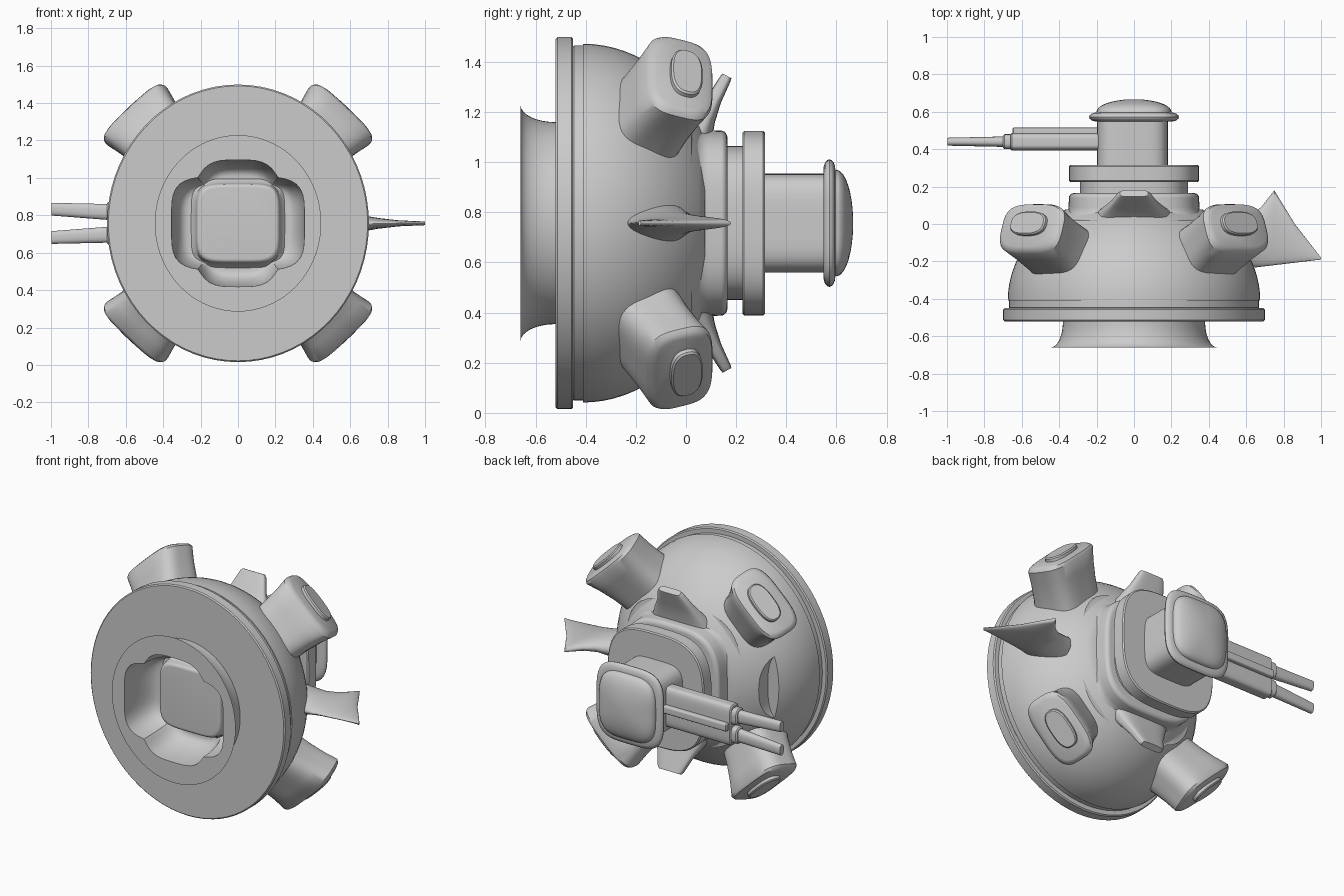
import bpy, bmesh, math
from mathutils import Vector

if "Cube" in bpy.data.objects:
    bpy.data.objects.remove(bpy.data.objects["Cube"], do_unlink=True)

shade = (.6, .6, .6, 1)
grey = bpy.data.materials.new("plain grey")
grey.use_nodes = True
grey.diffuse_color = shade
grey.node_tree.nodes["Principled BSDF"].inputs["Base Color"].default_value = shade

X, Y, Z = Vector((1, 0, 0)), Vector((0, 1, 0)), Vector((0, 0, 1))
MID = Z * .757
STRETCH = 1.06
CROSS = 0


def reach(across, up, squareness, wide=1, tall=1):
    """Polar radius of a rounded square in the given direction."""
    total = abs(across / wide) ** squareness + abs(up / tall) ** squareness
    return total ** (-1 / squareness)


def outline(across, up, squareness):
    if squareness == CROSS:
        return max(reach(across, up, 4.5, tall=.74), reach(across, up, 3.5, wide=.66))
    return reach(across, up, squareness)


def smooth(part):
    bpy.ops.object.select_all(action="DESELECT")
    part.select_set(True)
    bpy.context.view_layer.objects.active = part
    bpy.ops.object.shade_smooth_by_angle(angle=math.radians(35))


def loft(name, stations, origin=MID, u=X, v=Z, axis=Y, segments=72):
    """Skin rounded sections: (distance, half u, half v, squareness, u offset)."""
    bm = bmesh.new()
    rings = []
    for distance, half_u, half_v, squareness, offset in stations:
        ring = []
        for step in range(segments):
            turn = math.tau * step / segments
            across, up = math.cos(turn), math.sin(turn)
            size = outline(across, up, squareness)
            point = u * (half_u * size * across + offset) + v * (half_v * size * up)
            ring.append(bm.verts.new(origin + axis * distance + point))
        rings.append(ring)
    for near, far in zip(rings, rings[1:]):
        for i in range(segments):
            bm.faces.new((near[i - 1], near[i], far[i], far[i - 1]))
    bm.faces.new(rings[0])
    bm.faces.new(rings[-1])
    bmesh.ops.recalc_face_normals(bm, faces=bm.faces)
    mesh = bpy.data.meshes.new(name)
    bm.to_mesh(mesh)
    bm.free()
    mesh.materials.append(grey)
    part = bpy.data.objects.new(name, mesh)
    bpy.context.collection.objects.link(part)
    smooth(part)
    return part


def curve(distance, radius, length, rise, start=0, stop=90, steps=8):
    """Points (distance, radius) along part of an ellipse."""
    turns = [math.radians(start + (stop - start) * i / steps) for i in range(steps + 1)]
    return [(distance + length * math.cos(t), radius + rise * math.sin(t)) for t in turns]


def rounded(points, squareness=2, stretch=STRETCH):
    return [(d, r, r * stretch, squareness, 0) for d, r in points]


def block(start, end, half_u, half_v, squareness=2, bevel=.007, offset=0):
    """Straight prism with bevelled ends."""
    ends = [(start, bevel), (start + bevel, 0), (end - bevel, 0), (end, bevel)]
    return [(d, half_u - b, half_v - b, squareness, offset) for d, b in ends]


def disc(start, end, radius, squareness=2, bevel=.007):
    return block(start, end, radius, radius * STRETCH, squareness, bevel)


# Front: raised plate, cross-shaped cavity, flared mouth, wide rim and step ring
plate = rounded(curve(-.48, .2, -.02, .022) + [(-.44, .23), (-.42, .25)], 5, .95)
cavity = rounded(curve(-.66, .27, .24, .085), CROSS, .955)
mouth = rounded(curve(-.52, .445, -.14, -.065))
rim = disc(-.52, -.45, .7) + disc(-.45, -.4, .668, bevel=.003)
loft("front_rim", plate + cavity + mouth + rim)

# Domed body with a slot cut in its right side
body = loft("body_dome", rounded(curve(-.41, 0, .58, .675, 90, 33, steps=14)))
slot_shape = [(end, .13, .225, 2.8, 0) for end in (-.12, .15)]
slot = loft("slot_cutter", slot_shape, origin=MID - X * .635)
cut = body.modifiers.new("slot", "BOOLEAN")
cut.operation = "DIFFERENCE"
cut.solver = "EXACT"
cut.object = slot
bpy.context.view_layer.objects.active = body
bpy.ops.object.modifier_apply(modifier=cut.name)
bpy.data.objects.remove(slot, do_unlink=True)
smooth(body)

# Rear collar with a fillet onto the dome, neck and flange
fillet = rounded(curve(.09, .42, -.07, -.07), 3.2)
collar = rounded(curve(.14, .32, .025, .028, 90, 0), 3.2)
loft("rear_collar", fillet + collar)
loft("neck", disc(.15, .24, .29, 3.2))
loft("flange", disc(.225, .315, .347, 3.2))

# Turret and its domed cap
loft("turret", block(.3, .57, .19, .197, 4.5, offset=-.008))
cap = curve(.572, .2, -.024, .04, 0, 180) + curve(.6, 0, .067, .2, 85, 5)
loft("turret_cap", [(d, r, r * STRETCH, 2 + 8 * r, 0) for d, r in cap])

# Gun: housing, narrow top rib and twin barrels
gun = dict(u=Y, v=Z, axis=-X, segments=48)
loft("gun_housing", block(.15, .66, .047, .13, 5), MID + Y * .44, **gun)
loft("gun_rib", block(.15, .65, .02, .025, 5), MID + Y * .495, **gun)
for side, label in ((1, "upper"), (-1, "lower")):
    base = MID + Y * .44 - X * .6 + Z * .056 * side
    gun["axis"] = (Z * .05 * side - X).normalized()
    loft(label + "_barrel_sleeve", block(0, .1, .04, .053, 3), base, **gun)
    barrel = [(0, .03, .045, 2.5, 0), (.398, .021, .034, 2.5, 0)]
    loft(label + "_barrel", barrel, base, **gun)


def pod_section(t):
    """Pod section that narrows below the face, flares at the dome and leans forward."""
    return (t, .14 + t * t / 5, .185 + .45 * (t + .3) ** 2, 3.5, t / 5 - .015)


# Four corner pods overhanging the dome behind, each with an oval button
for sx, left in ((1, "left"), (-1, "right")):
    for sz, top in ((1, "upper"), (-1, "lower")):
        out = (X * sx + Z * STRETCH * sz).normalized()
        axis = (out + Y * .34).normalized()
        frame = dict(
            origin=MID + out * .8 - Y * .005,
            u=(Y - axis * axis.dot(Y)).normalized(),
            v=out.cross(Y).normalized(),
            axis=axis,
            segments=56,
        )
        name = top + "_" + left
        stem = [pod_section(-i / 10) for i in (4, 3, 2, 1)] + [pod_section(-.015)]
        face = [(t, .14 - b, .22 - b, 3.5, -.015) for t, b in ((.002, .01), (.012, .03))]
        loft(name + "_pod", stem + face, **frame)
        loft(name + "_button", block(0, .036, .066, .125, 2.6), **frame)

# Small leaning fins above and below the collar
fin_shape = [(-.1, .21, .08, 3, 0), (0, .165, .046, 3, 0), (.08, .12, .03, 4, 0),
             (.17, .088, .023, 4, 0), (.185, .075, .02, 4, 0)]
for side, label in ((1, "top"), (-1, "bottom")):
    lean = (Y + Z * 1.83 * side).normalized()
    root = MID + Y * .075 + Z * .425 * side
    loft(label + "_fin", fin_shape, root, v=X.cross(lean), axis=lean, segments=48)

# Swept triangular fin on the left side, thinning outward
swept = []
for x, rear in ((.5, .02), (.62, .05), (.68, .09), (.75, .18), (.86, 0), (1, -.18)):
    front = .12 * x - .31
    swept.append((x, (rear - front) / 2, .01 + .3 * (1 - x) ** 2, 2, (rear + front) / 2))
loft("side_fin", swept, u=Y, v=Z, axis=X, segments=48)
